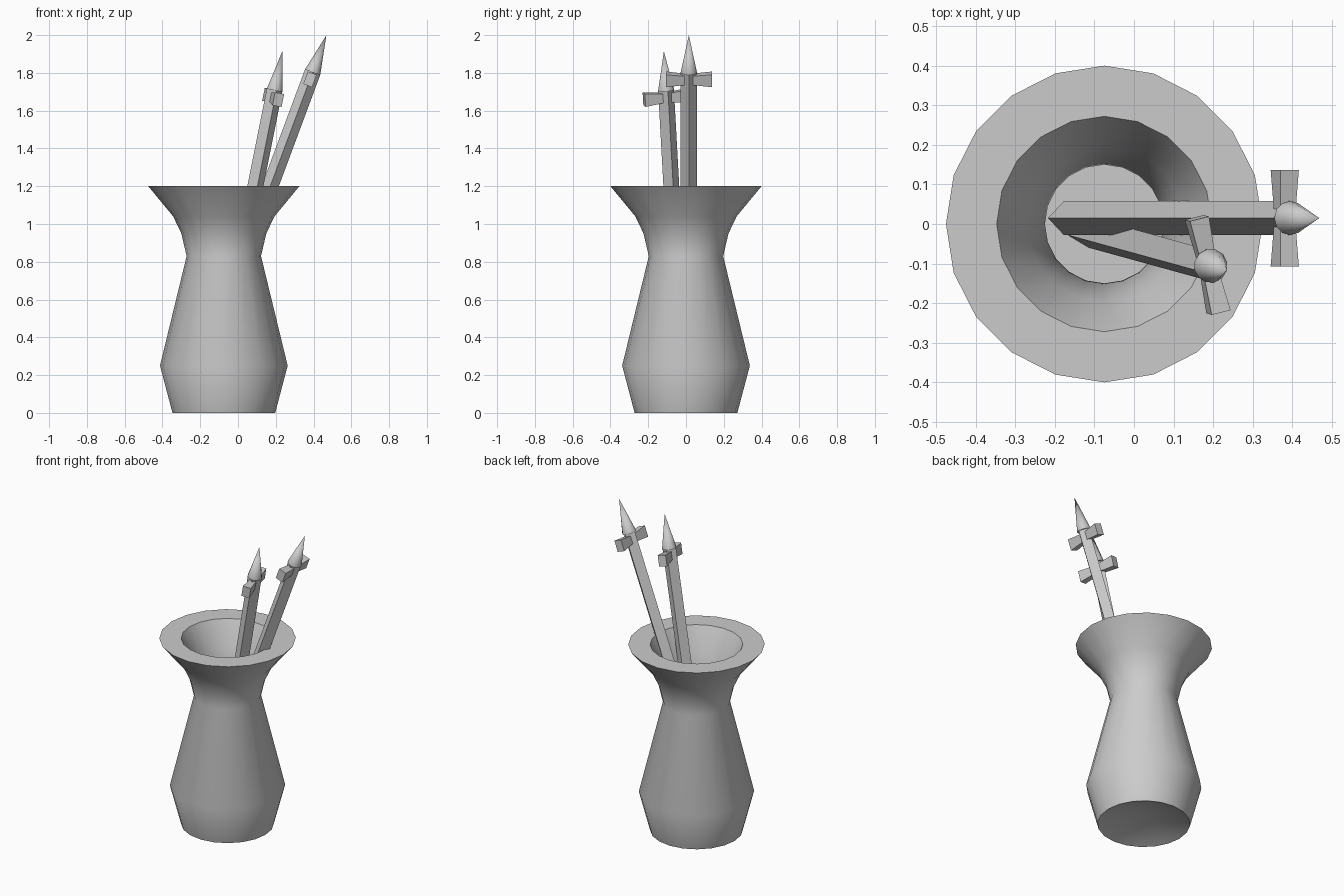
import bpy, bmesh
from math import cos, sin, tau, radians
from mathutils import Vector, Matrix

if "Cube" in bpy.data.objects:
    bpy.data.objects.remove(bpy.data.objects["Cube"])


def finish(name, bm, smooth=None):
    bmesh.ops.recalc_face_normals(bm, faces=bm.faces)
    me = bpy.data.meshes.new(name)
    bm.to_mesh(me)
    bm.free()
    ob = bpy.data.objects.new(name, me)
    bpy.context.collection.objects.link(ob)
    if smooth:
        bpy.ops.object.select_all(action='DESELECT')
        ob.select_set(True)
        bpy.context.view_layer.objects.active = ob
        bpy.ops.object.shade_smooth_by_angle(angle=radians(smooth))
    return ob


def lathe(name, profile, sides, smooth):
    """Revolve (radius, height) points around z; radius 0 becomes a pole."""
    bm = bmesh.new()
    rings = []
    for r, z in profile:
        n = sides if r > 0 else 1
        rings.append([bm.verts.new((r * cos(tau * i / sides), r * sin(tau * i / sides), z))
                      for i in range(n)])
    for a, b in zip(rings, rings[1:]):
        for i in range(sides):
            j = (i + 1) % sides
            quad = [a[i % len(a)], a[j % len(a)], b[j % len(b)], b[i % len(b)]]
            bm.faces.new(list(dict.fromkeys(quad)))
    return finish(name, bm, smooth)


# Vase: domed underside, outer wall, flat rim, inner wall, floor
vase = lathe("vase", [
    (0, 0.10), (0.272, 0), (0.338, 0.25), (0.197, 0.83), (0.225, 0.95),
    (0.268, 1.04), (0.40, 1.20), (0.272, 1.20), (0.197, 1.05), (0.175, 0.96),
    (0.15, 0.83), (0.285, 0.25), (0.245, 0.12), (0, 0.12)], 20, 31)
vase.location.x = -0.075


def fins():
    """Pair of flared blocks either side of the shaft."""
    bm = bmesh.new()
    for s in (-1, 1):
        res = bmesh.ops.create_cube(bm, size=1)
        for v in res["verts"]:
            outer = v.co.y > 0
            w, h = (0.05, 0.07) if outer else (0.04, 0.05)
            v.co = Vector((v.co.x * w, s * (0.122 if outer else 0.02),
                           v.co.z * h - 0.25))
    return bm


def arrow(label, tip, slope, across, length):
    """Local z runs along the shaft with the tip at the local origin."""
    z = Vector((slope[0], slope[1], 1)).normalized()
    y = Vector(across)
    y = (y - z * y.dot(z)).normalized()
    x = y.cross(z)
    m = Matrix((x, y, z)).transposed().to_4x4()
    m.translation = Vector(tip)
    r = 0.043
    parts = [
        lathe(label + "_shaft", [(0, -length), (r, -length), (r, -0.21), (0, -0.21)], 4, None),
        lathe(label + "_point", [(0, -0.21), (r, -0.21), (0, 0)], 12, 40),
        finish(label + "_fins", fins()),
    ]
    for p in parts:
        p.matrix_world = m


# Two arrows leaning in the vase
arrow("long_arrow", (0.468, 0.015, 2.0), (0.372, 0), (0, 1, 0), 1.85)
arrow("short_arrow", (0.235, -0.117, 1.915), (0.2, -0.055), (-0.25, 1, 0), 1.85)
